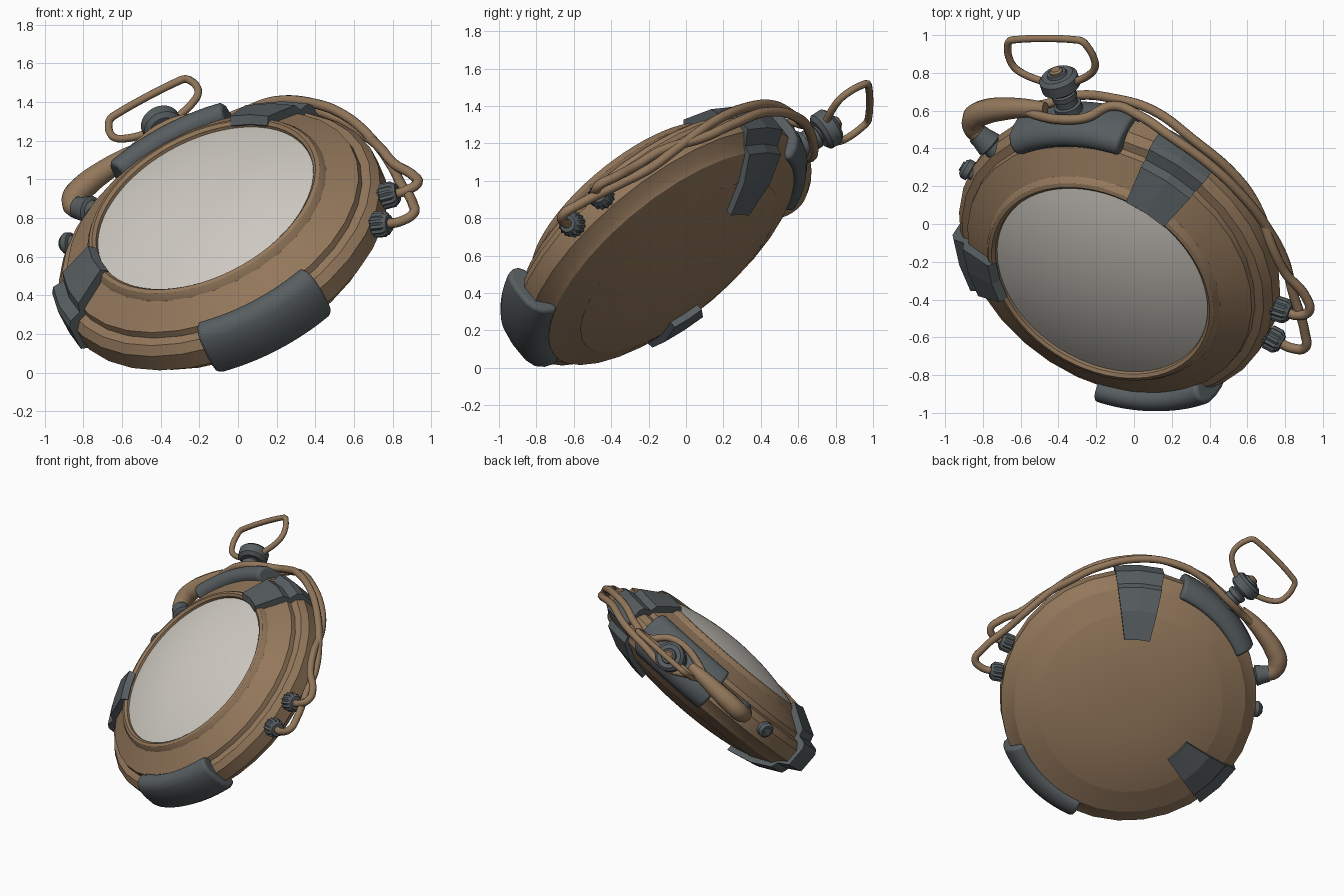
import bpy, bmesh
from math import sin, cos, radians
from mathutils import Vector, Matrix

cube = bpy.data.objects.get("Cube")
if cube:
    bpy.data.objects.remove(cube, do_unlink=True)


def material(name, rgb, rough):
    m = bpy.data.materials.new(name)
    m.use_nodes = True
    m.diffuse_color = (*rgb, 1)
    bsdf = m.node_tree.nodes["Principled BSDF"]
    bsdf.inputs["Base Color"].default_value = (*rgb, 1)
    bsdf.inputs["Roughness"].default_value = rough
    return m


BRASS = material("warm brown brass", (0.29, 0.185, 0.105), 0.6)
STEEL = material("dark blue grey steel", (0.096, 0.112, 0.119), 0.6)
GLASS = material("pale dial glass", (0.62, 0.59, 0.54), 0.4)

# Tilted frame of the case: x across, y up the slope, z out of the dial
normal = Vector((-0.382, -0.588, 0.713)).normalized()
across = Vector((-normal.y, normal.x, 0)).normalized()
upslope = normal.cross(across)
FRAME = Matrix((across, upslope, normal)).transposed().to_4x4()
FRAME.translation = (-0.076, -0.155, 0.679)


def polar(deg, r, h=0.0):
    a = radians(deg)
    return Vector((r * cos(a), r * sin(a), h))


def radial_frame(deg, h=0.0):
    """Frame on the case rim whose z axis points outward."""
    out = polar(deg, 1)
    side = polar(deg + 90, 1)
    m = Matrix((side, Vector((0, 0, 1)), out)).transposed().to_4x4()
    m.translation = (0, 0, h)
    return FRAME @ m


def finish(ob, mat, angle):
    ob.data.materials.append(mat)
    bpy.ops.object.select_all(action="DESELECT")
    ob.select_set(True)
    bpy.context.view_layer.objects.active = ob
    if angle:
        bpy.ops.object.shade_smooth_by_angle(angle=radians(angle))
    return ob


def lathe(name, profile, mat, frame=FRAME, segs=32, start=0, sweep=360,
          closed=False, ridge=1.0, angle=30):
    """Turn (radius, height) points about z, fully or as a capped sector."""
    bm = bmesh.new()
    full = sweep == 360
    rings = []
    for i in range(segs if full else segs + 1):
        scale = ridge if i % 2 else 1.0
        rings.append([bm.verts.new(polar(start + sweep * i / segs, r * scale, h))
                      for r, h in profile])
    n = len(profile)
    for i in range(segs):
        a, b = rings[i], rings[(i + 1) % len(rings)]
        for j in range(n if closed else n - 1):
            k = (j + 1) % n
            bm.faces.new((a[j], b[j], b[k], a[k]))
    if not full:
        bm.faces.new(rings[0])
        bm.faces.new(rings[-1])
    bmesh.ops.remove_doubles(bm, verts=bm.verts, dist=1e-5)
    bmesh.ops.recalc_face_normals(bm, faces=bm.faces)
    mesh = bpy.data.meshes.new(name)
    bm.to_mesh(mesh)
    bm.free()
    ob = bpy.data.objects.new(name, mesh)
    bpy.context.collection.objects.link(ob)
    ob.matrix_world = frame
    return finish(ob, mat, angle)


def tube(name, points, radius, mat, frame=FRAME, widths=None, cyclic=False):
    """Round wire through the points, turned into a mesh."""
    cu = bpy.data.curves.new(name, "CURVE")
    cu.dimensions = "3D"
    cu.bevel_depth = radius
    cu.bevel_resolution = 3
    cu.resolution_u = 8
    cu.use_fill_caps = True
    sp = cu.splines.new("BEZIER")
    sp.bezier_points.add(len(points) - 1)
    for i, (bp, p) in enumerate(zip(sp.bezier_points, points)):
        bp.co = p
        bp.handle_left_type = bp.handle_right_type = "AUTO"
        bp.radius = widths[i] if widths else 1
    sp.use_cyclic_u = cyclic
    ob = bpy.data.objects.new(name, cu)
    bpy.context.collection.objects.link(ob)
    ob.matrix_world = frame
    bpy.ops.object.select_all(action="DESELECT")
    ob.select_set(True)
    bpy.context.view_layer.objects.active = ob
    bpy.ops.object.convert(target="MESH")
    ob = bpy.context.view_layer.objects.active
    ob.data.materials.clear()
    return finish(ob, mat, 50)


# Case, bezel, dial glass and domed back
lathe("case", [(0.59, 0.2), (0.665, 0.225), (0.815, 0.14), (0.82, 0.105),
               (0.865, 0.095), (0.90, 0.05), (0.90, -0.05), (0.835, -0.1),
               (0.815, -0.13), (0.65, -0.2)], BRASS, angle=20)
lathe("bezel", [(0.597, 0.20), (0.608, 0.252), (0.625, 0.265), (0.645, 0.258),
                (0.662, 0.235), (0.675, 0.20)], BRASS, segs=64)


def dome(radius, base, rise, power=2.0, steps=12):
    return [(radius * i / steps, base + rise * (1 - (i / steps) ** power))
            for i in range(steps + 1)]


lathe("dial_glass", dome(0.606, 0.235, 0.10), GLASS, segs=64, angle=60)
lathe("back_dome", dome(0.662, -0.192, -0.08, 2.5), BRASS, segs=64, angle=60)

# Smooth rim guards below the crown and opposite it
guard = [(0.80, 0.11), (0.81, 0.155), (0.835, 0.182), (0.87, 0.187), (0.908, 0.173),
         (0.935, 0.135), (0.948, 0.06), (0.948, -0.03), (0.932, -0.085),
         (0.895, -0.125), (0.84, -0.15), (0.805, -0.135), (0.80, -0.09)]
for name, mid in (("crown_guard", 132), ("foot_guard", -48.5)):
    ob = lathe(name, guard, STEEL, segs=16, start=mid - 21.5, sweep=43,
               closed=True, angle=50)
    bevel = ob.modifiers.new("soft ends", "BEVEL")
    bevel.width = 0.02
    bevel.segments = 3
    bevel.limit_method = "ANGLE"
    bevel.angle_limit = radians(60)

# Faceted clamps gripping the case from bezel to back
clamp = [(0.605, 0.255), (0.64, 0.29), (0.825, 0.19), (0.84, 0.14),
         (0.905, 0.125), (0.925, 0.09), (0.925, -0.06), (0.845, -0.105),
         (0.83, -0.155), (0.68, -0.23), (0.48, -0.275), (0.48, -0.22),
         (0.64, -0.18), (0.78, -0.1), (0.78, 0.08), (0.62, 0.2)]
for name, mid in (("upper_clamp", 90), ("side_clamp", 221.5)):
    lathe(name, clamp, STEEL, segs=2, start=mid - 10.75, sweep=21.5,
          closed=True, angle=0)

# Crown: stem with collars, knob and button
crown = radial_frame(132.2, 0.015)
lathe("crown_stem", [(0.075, 0.88), (0.075, 0.985), (0.06, 0.99), (0.06, 1.025),
                     (0.068, 1.03), (0.068, 1.06), (0.05, 1.07), (0.05, 1.10)],
      STEEL, crown, segs=20)
lathe("crown_knob", [(0, 1.08), (0.08, 1.08), (0.105, 1.10), (0.105, 1.16),
                     (0.085, 1.18), (0.055, 1.18), (0.05, 1.195), (0, 1.195)],
      STEEL, crown, segs=24)
lathe("crown_button", [(0.036, 1.19), (0.036, 1.205), (0.025, 1.215), (0, 1.215)],
      BRASS, crown, segs=16)

# Hanging loop, mirrored about the crown axis
half = [(0.10, 1.135), (0.19, 1.178), (0.24, 1.225), (0.254, 1.285), (0.24, 1.36),
        (0.218, 1.398), (0.175, 1.409)]
loop = [Vector((x, 0, z)) for x, z in half]
loop += [Vector((-x, 0, z)) for x, z in reversed(half)]
tube("hanging_loop", loop, 0.02, BRASS, crown)

# Ridged cable sockets on the left flank
for name, deg in (("upper_socket", 20), ("lower_socket", 6.5)):
    frame = radial_frame(deg, 0.02)
    lathe(name, [(0.045, 0.85), (0.045, 0.9), (0.068, 0.905), (0.068, 0.962),
                 (0.056, 0.978)], STEEL, frame, segs=28, ridge=0.88, angle=15)
    lathe(name + "_cap", [(0.057, 0.968), (0.046, 0.988), (0, 0.988)], STEEL,
          frame, segs=20)

# Flared plug and small button on the right flank
lathe("sleeve_plug", [(0.055, 0.85), (0.055, 0.9), (0.075, 0.91), (0.062, 0.965),
                      (0.058, 1.0), (0, 1.0)], STEEL, radial_frame(168, 0.04), segs=20)
lathe("side_button", [(0.04, 0.85), (0.04, 0.895), (0.056, 0.90), (0.056, 0.93),
                      (0.04, 0.948), (0.028, 0.948), (0.028, 0.957), (0, 0.957)],
      STEEL, radial_frame(183.4, 0.04), segs=20)

# Two cables around the rim, as (angle, radius, height)
front_path = [(6.5, 0.94, 0.02), (7, 1.05, 0.02), (9.5, 1.11, 0.02),
              (14, 1.085, 0.01), (27, 0.985, -0.015), (38, 0.955, -0.035),
              (52, 0.945, -0.01), (68, 0.96, 0.03), (82, 0.975, 0.05),
              (97, 0.99, 0.05), (108, 0.995, 0.01), (117, 1.0, 0),
              (124, 0.97, 0.1), (132, 0.967, 0.125), (140, 0.98, 0.1),
              (147, 1.015, 0.055)]
rear_path = [(20, 0.94, 0.02), (20, 1.03, 0.02), (22.5, 1.09, 0.01),
             (27, 1.065, 0), (35, 0.975, 0.015), (45, 0.945, 0.02),
             (60, 0.945, -0.03), (72, 0.965, -0.03), (90, 0.995, -0.01),
             (105, 1.015, -0.045), (118, 1.0, -0.06), (132, 0.98, -0.07),
             (141, 0.985, 0), (148, 1.025, 0.045)]
tube("front_cable", [polar(*p) for p in front_path], 0.026, BRASS)
tube("rear_cable", [polar(*p) for p in rear_path], 0.026, BRASS)

# Thick sleeve joining both cables into the plug
sleeve = [(139, 0.99, 0.05), (146, 1.015, 0.05), (153, 1.045, 0.045),
          (159, 1.07, 0.04), (164, 1.075, 0.035), (167.5, 1.03, 0.035),
          (168, 0.98, 0.04)]
tube("cable_sleeve", [polar(*p) for p in sleeve], 0.064, BRASS,
     widths=[0.55, 0.8, 0.95, 1.05, 1.05, 0.9, 0.75])
